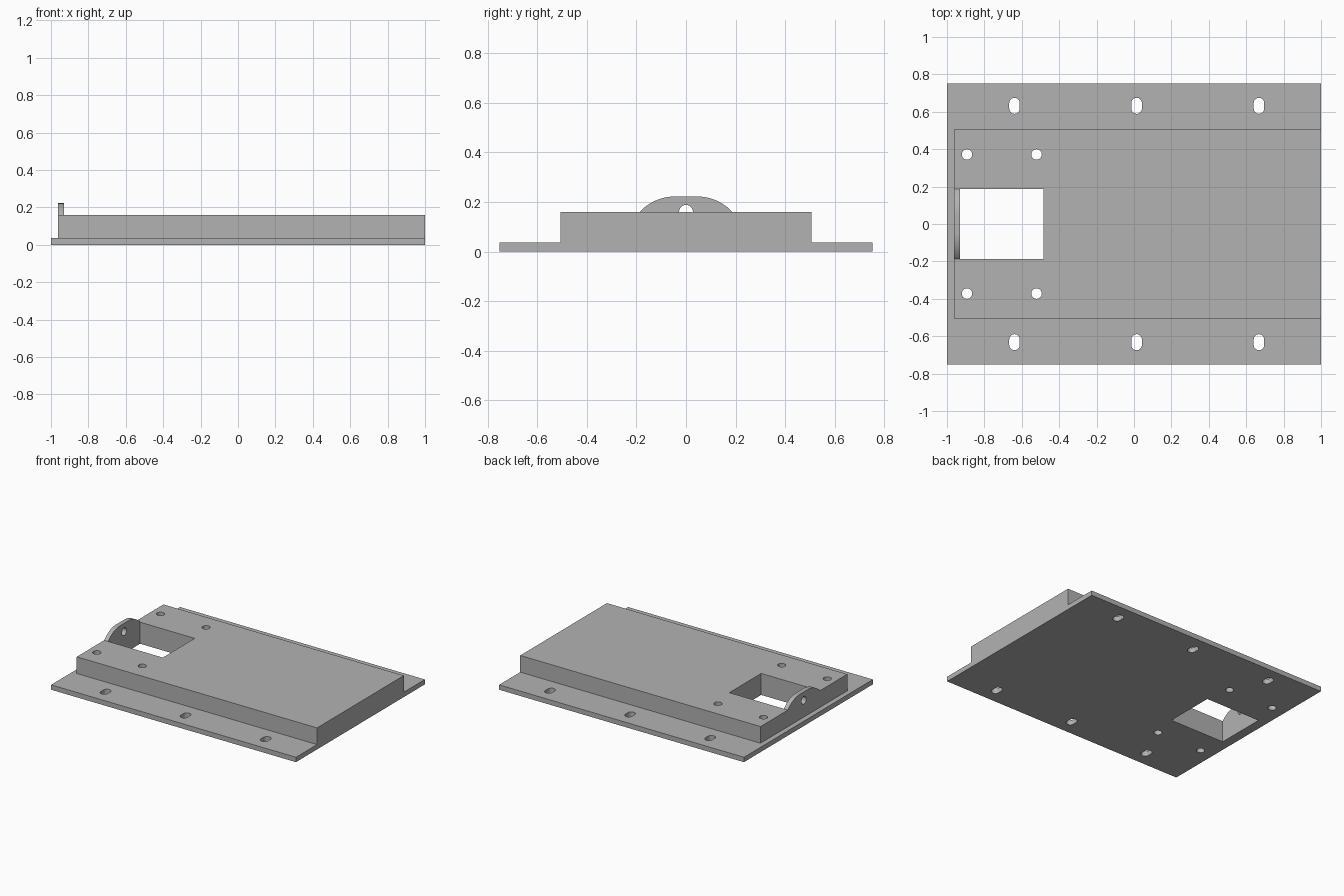
import bpy, bmesh
from math import cos, sin, pi, asin
from mathutils import Vector

if "Cube" in bpy.data.objects:
    bpy.data.objects.remove(bpy.data.objects["Cube"])

grey = bpy.data.materials.new("plain_grey")
grey.use_nodes = True
colour = (0.448, 0.448, 0.448, 1)
grey.diffuse_color = colour
grey.node_tree.nodes["Principled BSDF"].inputs["Base Color"].default_value = colour


def prism(name, points, direction):
    """Extrude a closed outline along a direction."""
    bm = bmesh.new()
    face = bm.faces.new([bm.verts.new(p) for p in points])
    out = bmesh.ops.extrude_face_region(bm, geom=[face])
    moved = [v for v in out["geom"] if isinstance(v, bmesh.types.BMVert)]
    bmesh.ops.translate(bm, verts=moved, vec=Vector(direction))
    bmesh.ops.recalc_face_normals(bm, faces=bm.faces)
    mesh = bpy.data.meshes.new(name)
    bm.to_mesh(mesh)
    bm.free()
    obj = bpy.data.objects.new(name, mesh)
    mesh.materials.append(grey)
    bpy.context.collection.objects.link(obj)
    return obj


def box(name, x0, x1, half_y, z0, z1):
    outline = [(x0, -half_y, z0), (x1, -half_y, z0), (x1, half_y, z0), (x0, half_y, z0)]
    return prism(name, outline, (0, 0, z1 - z0))


def slot_outline(radius, stretch=0.0, steps=24):
    """Circle, or a slot lengthened along its second axis."""
    pts = []
    for half, shift in ((0, stretch), (pi, -stretch)):
        last = steps // 2 + (1 if stretch else 0)
        for i in range(last):
            a = half + 2 * pi * i / steps
            pts.append((radius * cos(a), radius * sin(a) + shift))
    return pts


def combine(target, tool, operation):
    mod = target.modifiers.new(tool.name, "BOOLEAN")
    mod.operation = operation
    mod.solver = "EXACT"
    mod.object = tool
    bpy.context.view_layer.objects.active = target
    bpy.ops.object.modifier_apply(modifier=mod.name)
    bpy.data.objects.remove(tool)


# Main dimensions
BASE, TOP, LUG_TOP = 0.036, 0.159, 0.222
END, WALL, POCKET_END = -0.963, -0.93, -0.484
POCKET_Y = 0.187

# Flanged base plate with the raised deck
plate = box("mounting_plate", -1, 1, 0.752, 0, BASE)
combine(plate, box("raised_deck", END, 1, 0.506, BASE / 2, TOP), "UNION")

# Rounded lug rising from the end wall
flat = 0.045
rise, run = LUG_TOP - TOP, POCKET_Y - flat
radius = (rise ** 2 + run ** 2) / (2 * rise)
sweep = asin(run / radius)
arc = [(flat + radius * sin(sweep * i / 12), LUG_TOP - radius * (1 - cos(sweep * i / 12)))
       for i in range(13)]
profile = arc[::-1] + [(-y, z) for y, z in arc] + [(-POCKET_Y, 0.1), (POCKET_Y, 0.1)]
lug = prism("lug", [(END, y, z) for y, z in profile], (WALL - END, 0, 0))
combine(plate, lug, "UNION")

# Rectangular pocket through the deck
combine(plate, box("pocket", WALL, POCKET_END, POCKET_Y - 0.001, -0.1, 0.4), "DIFFERENCE")

# Round deck holes and slotted flange holes
for side in (-1, 1):
    holes = [(x, 0.372 * side, 0) for x in (-0.893, -0.521)]
    holes += [(x, 0.632 * side, 0.015) for x in (-0.639, 0.014, 0.668)]
    for cx, cy, stretch in holes:
        outline = [(cx + u, cy + v, -0.1) for u, v in slot_outline(0.028, stretch)]
        combine(plate, prism("hole", outline, (0, 0, 0.5)), "DIFFERENCE")

# Pin hole through the lug
pin = [(-1.1, u, 0.16 + v) for u, v in slot_outline(0.028)]
combine(plate, prism("pin_hole", pin, (0.3, 0, 0)), "DIFFERENCE")

# Smooth the curved walls only
bpy.ops.object.select_all(action="DESELECT")
plate.select_set(True)
bpy.context.view_layer.objects.active = plate
bpy.ops.object.shade_smooth_by_angle(angle=pi / 6)
